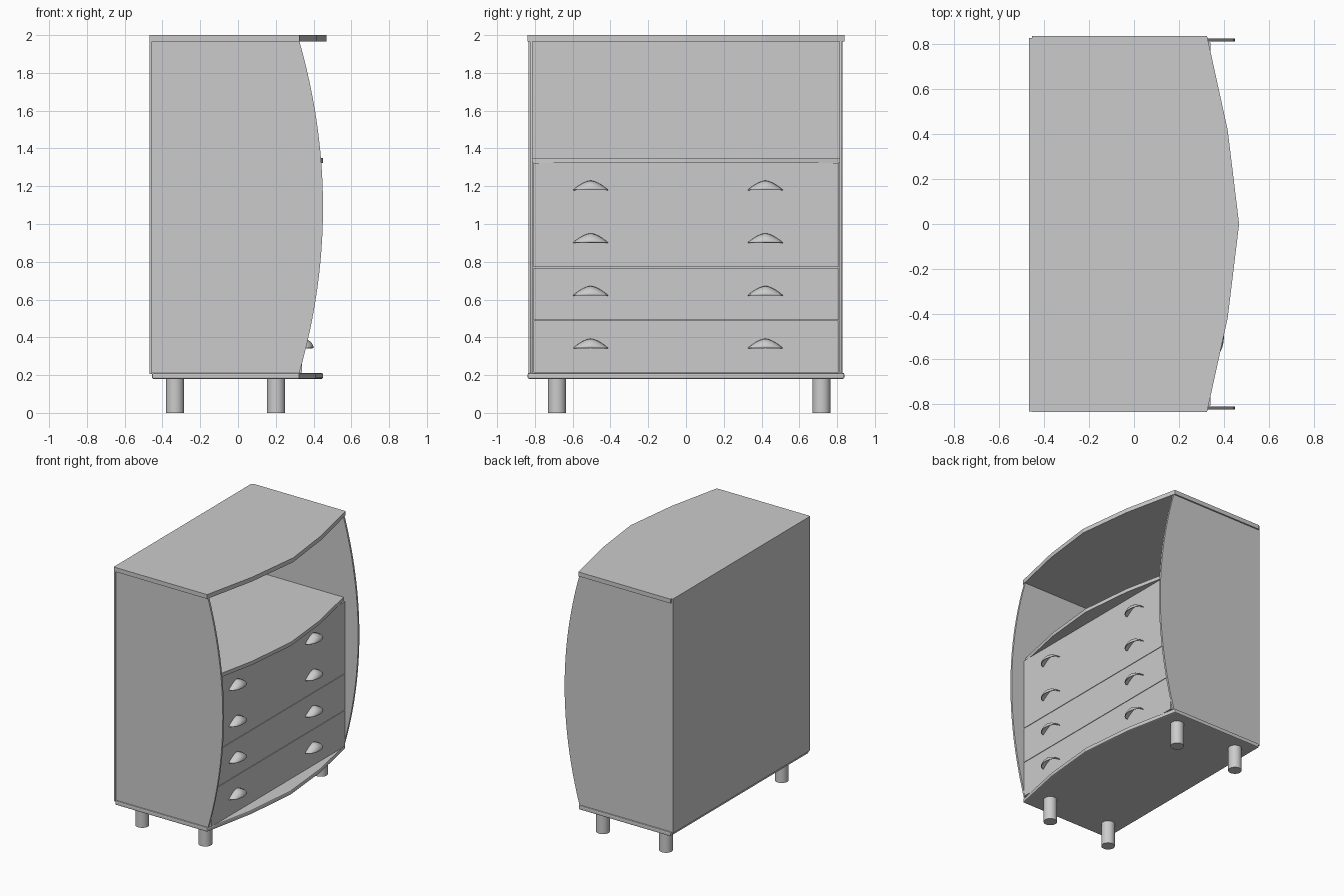
import bpy, bmesh
from math import sin, cos, pi, radians, sqrt

if "Cube" in bpy.data.objects:
    bpy.data.objects.remove(bpy.data.objects["Cube"])

grey = bpy.data.materials.new("light grey")
grey.use_nodes = True
colour = (0.6, 0.6, 0.6, 1)
grey.diffuse_color = colour
grey.node_tree.nodes["Principled BSDF"].inputs["Base Color"].default_value = colour


def finish(name, bm, smooth=False):
    bmesh.ops.recalc_face_normals(bm, faces=bm.faces)
    mesh = bpy.data.meshes.new(name)
    bm.to_mesh(mesh)
    bm.free()
    mesh.materials.append(grey)
    obj = bpy.data.objects.new(name, mesh)
    bpy.context.collection.objects.link(obj)
    if smooth:
        bpy.ops.object.select_all(action='DESELECT')
        obj.select_set(True)
        bpy.context.view_layer.objects.active = obj
        bpy.ops.object.shade_smooth_by_angle(angle=radians(40))
    return obj


def prism(name, outline, offset):
    """Extrude a closed outline of 3D points along an offset."""
    bm = bmesh.new()
    face = bm.faces.new([bm.verts.new(p) for p in outline])
    new = bmesh.ops.extrude_face_region(bm, geom=[face])["geom"]
    bmesh.ops.translate(bm, vec=offset, verts=[v for v in new if isinstance(v, bmesh.types.BMVert)])
    return finish(name, bm)


def box(name, x0, x1, y0, y1, z0, z1):
    return prism(name, [(x0, y0, z0), (x1, y0, z0), (x1, y1, z0), (x0, y1, z0)], (0, 0, z1 - z0))


def bowed_board(name, half, corner, shoulder, middle, z0, z1):
    """Horizontal board whose front bows out in four straight segments."""
    front = [(corner, -half), (shoulder, -half / 2), (middle, 0), (shoulder, half / 2), (corner, half)]
    outline = [(BACK, -half)] + front + [(BACK, half)]
    return prism(name, [(x, y, z0) for x, y in outline], (0, 0, z1 - z0))


BACK, FRONT = -0.455, 0.34

# Horizontal boards and back
bowed_board("top_board", 0.838, 0.325, 0.417, 0.468, 1.967, 2.0)
bowed_board("shelf", 0.812, 0.325, 0.41, 0.45, 1.322, 1.35)
base = bowed_board("base_board", 0.838, 0.325, 0.41, 0.45, 0.18, 0.212)
bevel = base.modifiers.new("rounded edge", 'BEVEL')
bevel.width = 0.008
bevel.segments = 2
box("back_panel", -0.468, BACK, -0.835, 0.828, 0.205, 2.0)

# Side panels with a bulging front edge
curve = []
for i in range(25):
    t = i / 12 - 1
    curve.append((0.45 - 0.125 * t * t, 1.0895 + 0.8775 * t))
for name, y in (("left_side", 0.812), ("right_side", -0.827)):
    outline = [(BACK, y, 0.212)] + [(x, y, z) for x, z in curve] + [(BACK, y, 1.967)]
    prism(name, outline, (0, 0.015, 0))

# Flat drawers; the upper two fronts meet without a gap
for i, (z0, z1) in enumerate(((0.214, 0.488), (0.492, 0.768), (0.772, 1.045), (1.045, 1.322))):
    box(f"drawer_{i + 1}", BACK, FRONT, -0.808, 0.808, z0, z1)


# Hollow half-dome pulls
def pull(name, y, z):
    bm = bmesh.new()
    rows = []
    for i in range(17):
        a = 0.99 * (i / 8 - 1)
        depth, height = 0.06 * sqrt(1 - a * a), 0.05 * (1 - abs(a) ** 1.6)
        rows.append([bm.verts.new((FRONT + depth * cos(k * pi / 12), y + 0.094 * a,
                                   z + height * sin(k * pi / 12))) for k in range(7)])
    for r, s in zip(rows, rows[1:]):
        for k in range(6):
            bm.faces.new((r[k], s[k], s[k + 1], r[k + 1]))
    obj = finish(name, bm, True)
    shell = obj.modifiers.new("thickness", 'SOLIDIFY')
    shell.thickness = 0.005


for i in range(4):
    for side, y in (("right", -0.505), ("left", 0.42)):
        pull(f"{side}_pull_{i + 1}", y, 0.343 + 0.279 * i)

# Round legs
for end, x in (("front", 0.202), ("back", -0.333)):
    for side, y in (("right", -0.683), ("left", 0.717)):
        bm = bmesh.new()
        bmesh.ops.create_cone(bm, cap_ends=True, segments=32, radius1=0.048, radius2=0.048, depth=0.185)
        bmesh.ops.translate(bm, vec=(x, y, 0.0925), verts=bm.verts)
        finish(f"{end}_{side}_leg", bm, True)
